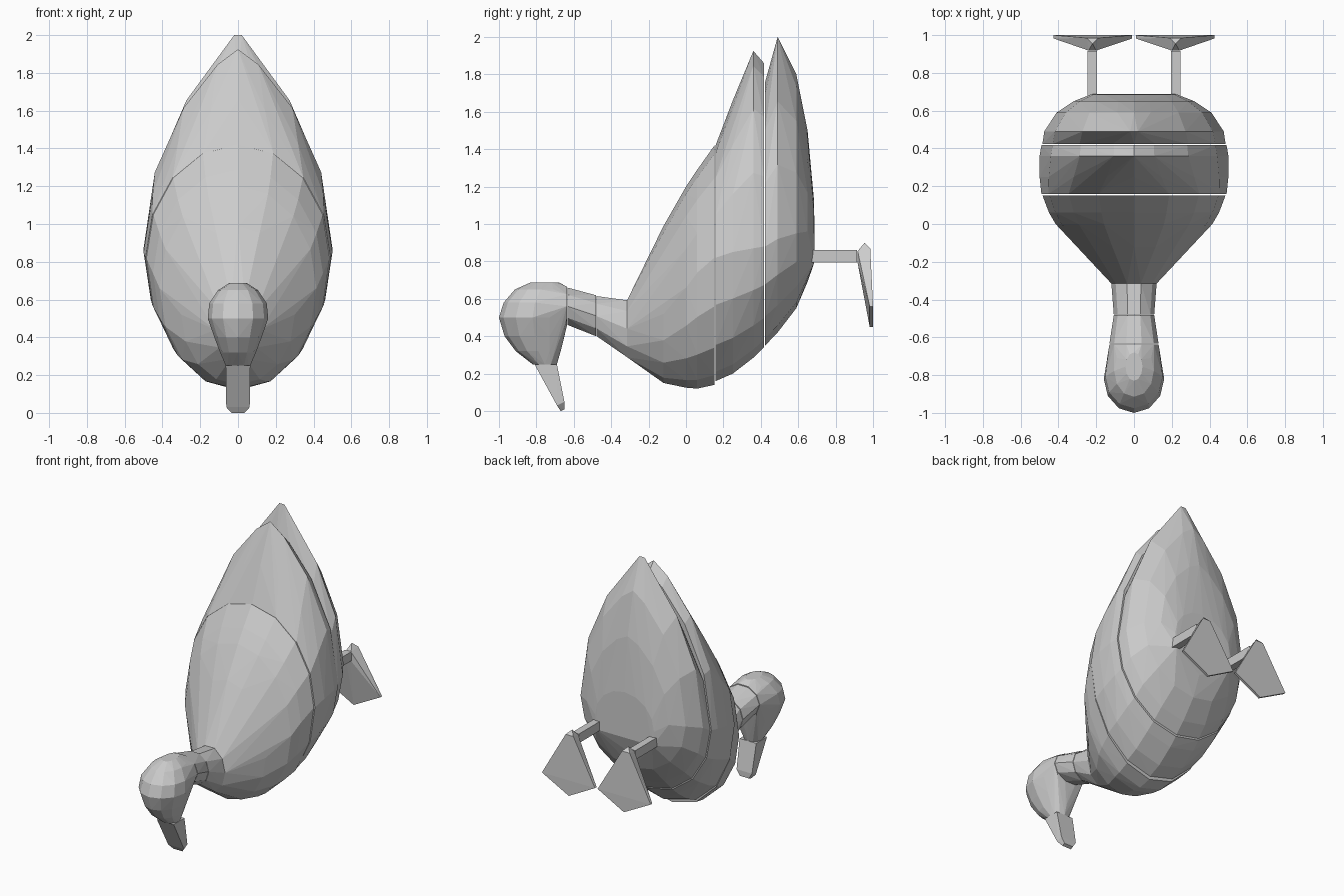
import bpy, bmesh
from math import sin, cos, pi, radians

if "Cube" in bpy.data.objects:
    bpy.data.objects.remove(bpy.data.objects["Cube"])


def section(y, w, bot, mid, top, taper=1.0, n=16):
    """Upright egg-shaped ring in the xz plane; taper > 1 narrows the top."""
    pts = []
    for i in range(n):
        a = 2 * pi * i / n
        c, s = cos(a), sin(a)
        p = taper if s > 0 else 1.0
        x = w * abs(c) ** p * (1 if c > 0 else -1)
        pts.append((x, y, mid + s * ((top - mid) if s > 0 else (mid - bot))))
    return pts


def oval(y, w, bot, top, n=10):
    return section(y, w, bot, (bot + top) / 2, top, n=n)


def level(z, w, y0, y1, n=12):
    """Horizontal oval ring."""
    return [(w * cos(2 * pi * i / n),
             (y0 + y1) / 2 + (y1 - y0) / 2 * sin(2 * pi * i / n), z) for i in range(n)]


def hull(name, *groups):
    """Solid convex part stretched over groups of points."""
    bm = bmesh.new()
    for g in groups:
        for p in g:
            bm.verts.new(p)
    bmesh.ops.remove_doubles(bm, verts=bm.verts[:], dist=0.002)
    res = bmesh.ops.convex_hull(bm, input=bm.verts[:])
    inner = {v for v in res["geom_interior"] + res["geom_unused"]
             if isinstance(v, bmesh.types.BMVert)}
    bmesh.ops.delete(bm, geom=list(inner), context='VERTS')
    bmesh.ops.dissolve_limit(bm, angle_limit=radians(1), verts=bm.verts[:], edges=bm.edges[:])
    bmesh.ops.recalc_face_normals(bm, faces=bm.faces[:])
    me = bpy.data.meshes.new(name)
    bm.to_mesh(me)
    bm.free()
    ob = bpy.data.objects.new(name, me)
    bpy.context.collection.objects.link(ob)
    return ob


# Body in three slices
hull("breast",
     oval(-0.315, 0.12, 0.28, 0.60),
     section(-0.12, 0.30, 0.15, 0.52, 0.99),
     section(0.0, 0.415, 0.125, 0.66, 1.20),
     section(0.06, 0.45, 0.12, 0.74, 1.29),
     section(0.152, 0.485, 0.14, 0.82, 1.42))
hull("body",
     section(0.158, 0.49, 0.16, 0.82, 1.42),
     section(0.25, 0.50, 0.20, 0.85, 1.66, 1.3),
     section(0.36, 0.50, 0.285, 0.87, 1.925, 1.6),
     section(0.417, 0.49, 0.34, 0.88, 1.86, 1.6))
hull("belly_and_tail",
     section(0.423, 0.485, 0.35, 0.88, 1.76, 1.5),
     section(0.49, 0.475, 0.42, 0.92, 1.96, 1.6),
     section(0.59, 0.41, 0.55, 0.95, 1.80, 1.6),
     section(0.65, 0.32, 0.69, 0.96, 1.50, 1.4),
     section(0.685, 0.23, 0.80, 0.90, 1.12),
     [(s * 0.22, 0.688, 0.80) for s in (-1, 1)],
     [(s * 0.02, 0.49, 2.0) for s in (-1, 1)])

# Neck
hull("lower_neck", oval(-0.315, 0.12, 0.28, 0.60), oval(-0.478, 0.107, 0.395, 0.62))
hull("upper_neck", oval(-0.482, 0.107, 0.395, 0.625), oval(-0.633, 0.13, 0.455, 0.665))

# Head and bill
hull("head",
     oval(-0.637, 0.13, 0.45, 0.67),
     level(0.25, 0.065, -0.82, -0.69),
     level(0.32, 0.095, -0.91, -0.67),
     level(0.40, 0.125, -0.97, -0.65),
     level(0.50, 0.16, -1.0, -0.64),
     level(0.58, 0.152, -0.975, -0.64),
     level(0.65, 0.105, -0.915, -0.64),
     level(0.688, 0.045, -0.83, -0.68))
bill = [(-0.81, 0.25, 0.065), (-0.69, 0.25, 0.065), (-0.69, 0.03, 0.062),
        (-0.65, 0.05, 0.06), (-0.67, 0.0, 0.035), (-0.65, 0.01, 0.035)]
hull("bill", [(s * w, y, z) for y, z, w in bill for s in (-1, 1)])

# Legs and webbed feet
for side, s in (("right", 1), ("left", -1)):
    hull(side + "_leg",
         [(s * x, y, z) for x in (0.195, 0.245) for y in (0.67, 0.915) for z in (0.795, 0.86)])
    ankle = [(s * x, 0.918, z) for x in (0.20, 0.24) for z in (0.79, 0.855)]
    top = [(s * 0.22, 0.955, 0.90), (s * 0.19, 0.985, 0.87), (s * 0.25, 0.985, 0.87)]
    toes = [(s * x, y, z) for x, z in ((0.01, 0.56), (0.425, 0.56), (0.215, 0.45))
            for y in (0.982, 1.0)]
    hull(side + "_foot", ankle, top, toes)
